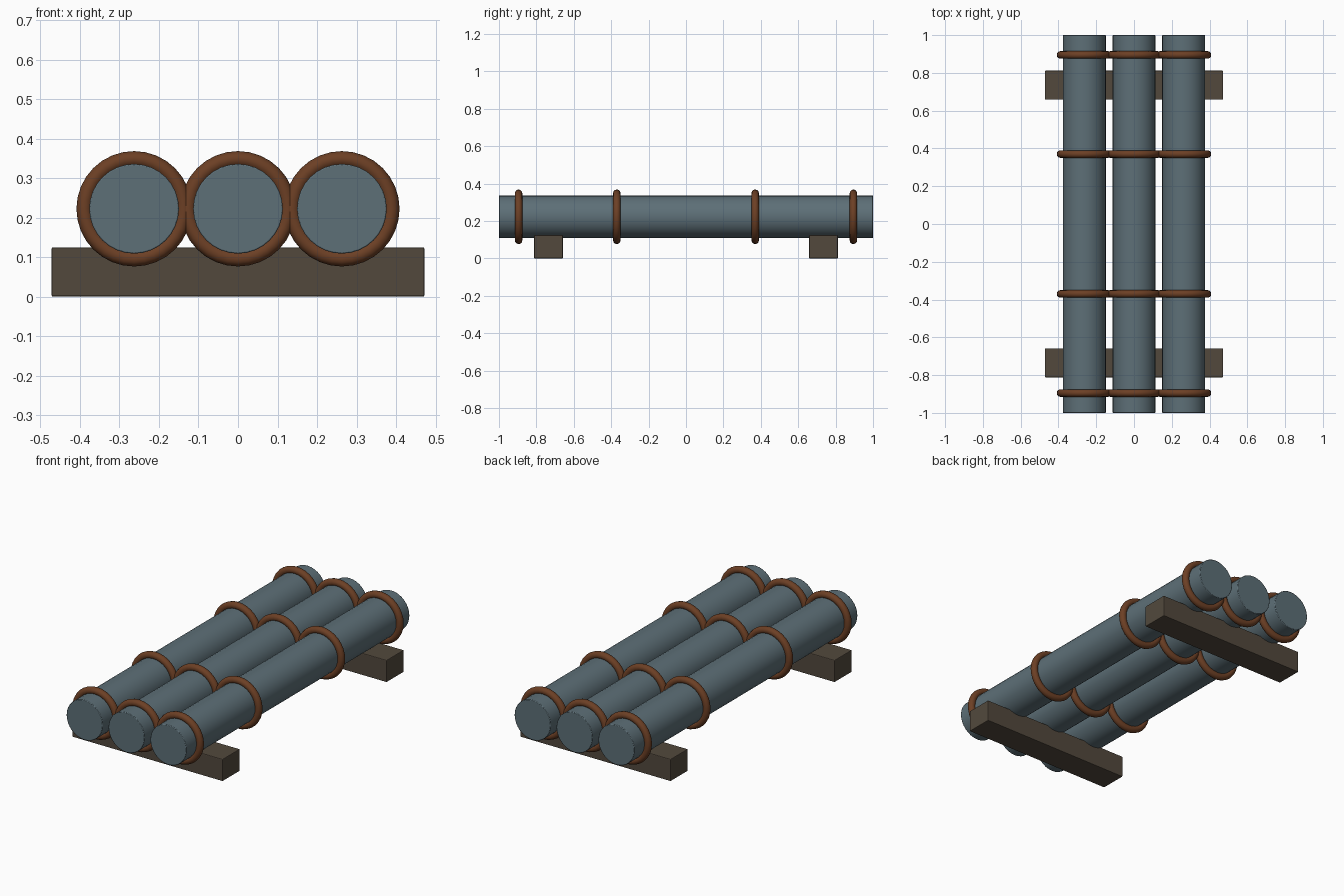
import bpy, math

if "Cube" in bpy.data.objects:
    bpy.data.objects.remove(bpy.data.objects["Cube"])

PIPE_X = (-0.263, 0.0, 0.263)
PIPE_Z = 0.2225
PIPE_R = 0.1135


def material(name, rgb):
    m = bpy.data.materials.new(name)
    m.diffuse_color = (*rgb, 1.0)
    m.use_nodes = True
    m.node_tree.nodes["Principled BSDF"].inputs["Base Color"].default_value = m.diffuse_color
    return m


steel = material("blue grey steel", (0.110, 0.160, 0.185))
rust = material("rust brown", (0.150, 0.050, 0.018))
timber = material("dark timber", (0.085, 0.066, 0.046))


def finish(name, mat, bevel=0.0):
    ob = bpy.context.object
    ob.name = name
    ob.data.materials.append(mat)
    bpy.ops.object.transform_apply(location=False, rotation=True, scale=True)
    if bevel:
        mod = ob.modifiers.new("edge", "BEVEL")
        mod.width = bevel
        mod.segments = 2
        mod.limit_method = "ANGLE"
        mod.angle_limit = math.radians(40)
    return ob


for i, x in enumerate(PIPE_X):
    # Long pipe with closed ends
    bpy.ops.mesh.primitive_cylinder_add(vertices=32, radius=PIPE_R, depth=2.0,
                                        location=(x, 0, PIPE_Z),
                                        rotation=(math.pi / 2, 0, 0))
    finish(f"pipe_{i + 1}", steel, 0.003)
    bpy.ops.object.shade_smooth_by_angle(angle=math.radians(35))

    # Four rounded collars around each pipe
    for j, y in enumerate((-0.895, -0.37, 0.37, 0.895)):
        bpy.ops.mesh.primitive_torus_add(major_segments=32, minor_segments=12,
                                         major_radius=0.126, minor_radius=0.02,
                                         location=(x, y, PIPE_Z),
                                         rotation=(math.pi / 2, 0, 0))
        finish(f"collar_{i + 1}_{j + 1}", rust)
        bpy.ops.object.shade_smooth_by_angle(angle=math.radians(60))

# Timber bearers under both ends
for name, y in (("front_bearer", -0.735), ("back_bearer", 0.735)):
    bpy.ops.mesh.primitive_cube_add(size=1, location=(0, y, 0.0625))
    bpy.context.object.scale = (0.944, 0.154, 0.125)
    finish(name, timber, 0.004)
